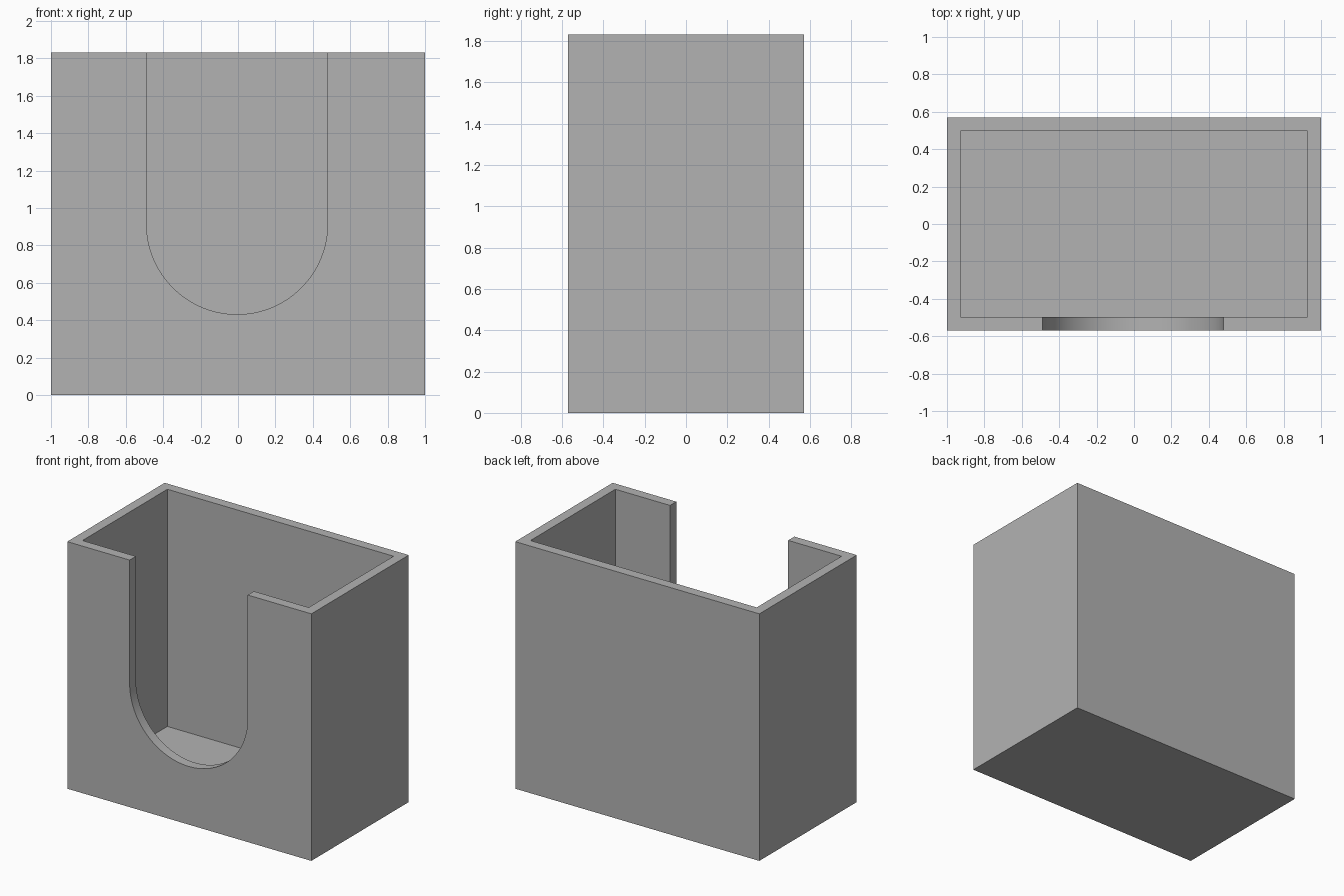
import bpy
import bmesh
import math
from mathutils import Vector

if "Cube" in bpy.data.objects:
    bpy.data.objects.remove(bpy.data.objects["Cube"], do_unlink=True)

WIDTH, DEPTH, HEIGHT, WALL = 2.0, 1.14, 1.83, 0.073
SLOT_X, SLOT_RADIUS = -0.005, 0.484
SLOT_Z = HEIGHT / 2
ARC_STEPS = 64

grey = bpy.data.materials.new("plain grey")
grey.use_nodes = True
colour = (0.45, 0.45, 0.45, 1)
grey.diffuse_color = colour
grey.node_tree.nodes["Principled BSDF"].inputs["Base Color"].default_value = colour


def extruded(name, outline, direction):
    """Solid made by sweeping a closed outline along a direction."""
    bm = bmesh.new()
    base = bm.faces.new([bm.verts.new(p) for p in outline])
    swept = bmesh.ops.extrude_face_region(bm, geom=[base], use_keep_orig=True)
    verts = [v for v in swept["geom"] if isinstance(v, bmesh.types.BMVert)]
    bmesh.ops.translate(bm, verts=verts, vec=Vector(direction))
    bmesh.ops.recalc_face_normals(bm, faces=bm.faces[:])
    mesh = bpy.data.meshes.new(name)
    bm.to_mesh(mesh)
    bm.free()
    mesh.materials.append(grey)
    obj = bpy.data.objects.new(name, mesh)
    bpy.context.collection.objects.link(obj)
    return obj


def rectangle(half_x, half_y, z):
    return [(-half_x, -half_y, z), (half_x, -half_y, z),
            (half_x, half_y, z), (-half_x, half_y, z)]


def cut(target, cutter):
    """Subtract the cutter, then discard it."""
    cutter.hide_render = True
    mod = target.modifiers.new("cut", "BOOLEAN")
    mod.operation, mod.solver, mod.object = "DIFFERENCE", "EXACT", cutter
    bpy.ops.object.select_all(action="DESELECT")
    target.select_set(True)
    bpy.context.view_layer.objects.active = target
    bpy.ops.object.modifier_apply(modifier=mod.name)
    bpy.data.objects.remove(cutter, do_unlink=True)


# Outer block of the open box
box = extruded("open_box", rectangle(WIDTH / 2, DEPTH / 2, 0), (0, 0, HEIGHT))

# Hollow interior, leaving walls and floor of equal thickness
cavity = extruded("cavity_cutter",
                  rectangle(WIDTH / 2 - WALL, DEPTH / 2 - WALL, WALL), (0, 0, HEIGHT))
cut(box, cavity)

# Round-bottomed slot through the front wall
front = -DEPTH / 2 - 0.1
outline = [(SLOT_X + SLOT_RADIUS, front, HEIGHT + 0.1),
           (SLOT_X - SLOT_RADIUS, front, HEIGHT + 0.1)]
for i in range(ARC_STEPS + 1):
    a = math.pi * (1 + i / ARC_STEPS)
    outline.append((SLOT_X + SLOT_RADIUS * math.cos(a), front,
                    SLOT_Z + SLOT_RADIUS * math.sin(a)))
slot = extruded("slot_cutter", outline, (0, DEPTH / 2, 0))
cut(box, slot)

# Smooth the slot curve, keep all corners crisp
bpy.ops.object.shade_smooth_by_angle(angle=math.radians(30))
